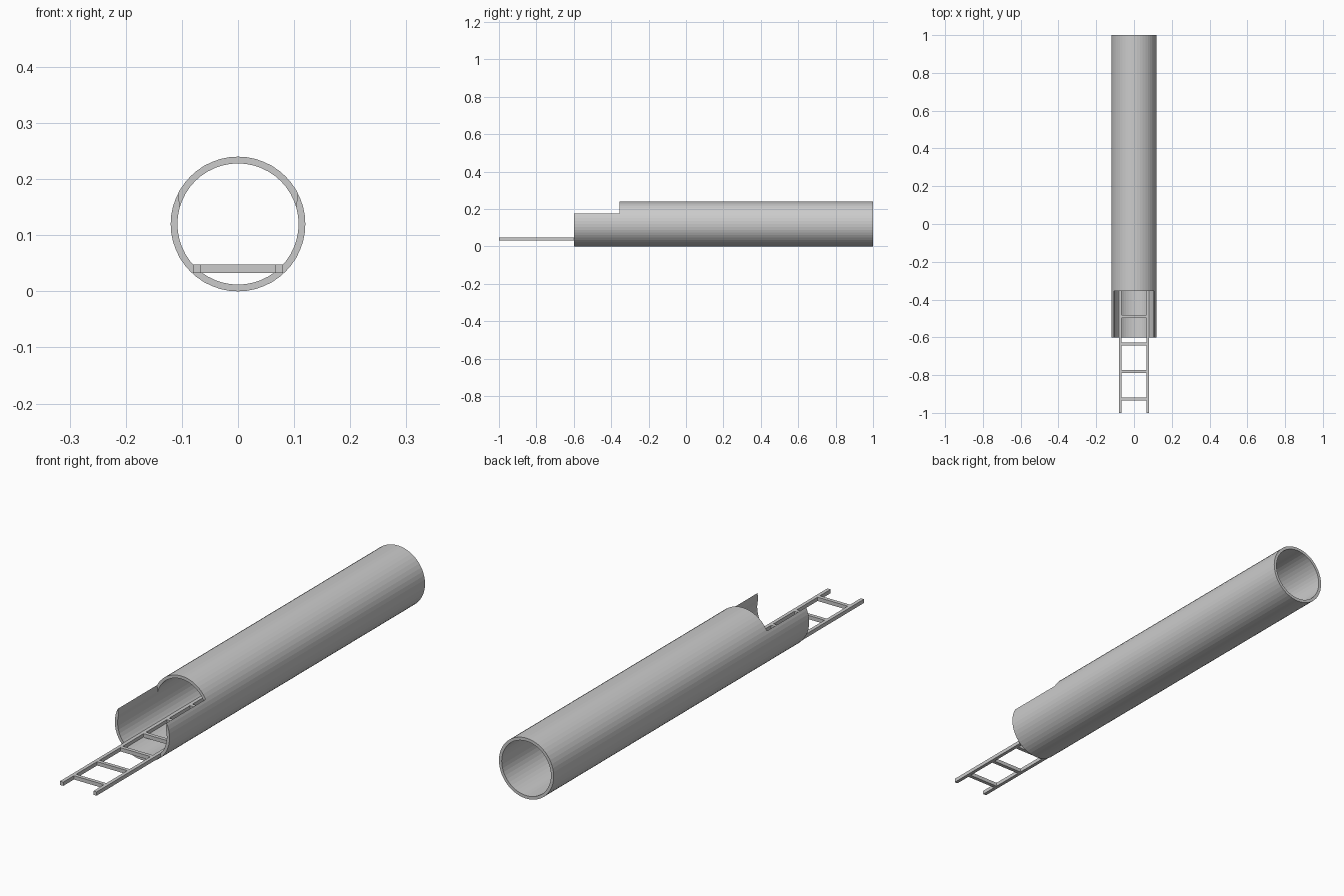
import bpy, bmesh, math

if "Cube" in bpy.data.objects:
    bpy.data.objects.remove(bpy.data.objects["Cube"])

SEGS, R_OUT, R_IN, CZ = 48, 0.12, 0.108, 0.12


def finish(bm, name):
    bmesh.ops.recalc_face_normals(bm, faces=bm.faces[:])
    mesh = bpy.data.meshes.new(name)
    bm.to_mesh(mesh)
    bm.free()
    obj = bpy.data.objects.new(name, mesh)
    bpy.context.collection.objects.link(obj)
    return obj


def box(name, x, y, z):
    """Box from (min, max) ranges."""
    bm = bmesh.new()
    bmesh.ops.create_cube(bm, size=1)
    for v in bm.verts:
        v.co = [r[0] if c < 0 else r[1] for c, r in zip(v.co, (x, y, z))]
    return finish(bm, name)


# Hollow tube: rectangular wall section swept around the y axis
bm = bmesh.new()
section = [(R_OUT, -0.6), (R_OUT, 1.0), (R_IN, 1.0), (R_IN, -0.6)]
rings = []
for i in range(SEGS):
    a = 2 * math.pi * i / SEGS
    rings.append([bm.verts.new((r * math.cos(a), y, CZ + r * math.sin(a)))
                  for r, y in section])
for i in range(SEGS):
    a, b = rings[i], rings[(i + 1) % SEGS]
    for j in range(4):
        k = (j + 1) % 4
        bm.faces.new((a[j], a[k], b[k], b[j]))
tube = finish(bm, "tube")

# Open-topped loading end, cut with a slightly flared block
cutter = box("opening_cutter", (-0.1018, 0.1018), (-0.7, -0.355), (0.13, 0.26))
for v in cutter.data.vertices:
    if v.co.z > 0.2:
        v.co.x = math.copysign(0.1143, v.co.x)
cutter.hide_render = True
cutter.hide_set(True)
cut = tube.modifiers.new("opening", 'BOOLEAN')
cut.operation = 'DIFFERENCE'
cut.solver = 'EXACT'
cut.object = cutter

# Ladder sliding out of the tube
Z = (0.033, 0.048)
END = 0.02
box("ladder_rail_left", (-0.08, -0.066), (-1.0, END), Z)
box("ladder_rail_right", (0.066, 0.08), (-1.0, END), Z)
for i in range(7):
    y = -0.926 + 0.1455 * i
    box(f"ladder_rung_{i + 1}", (-0.066, 0.066), (y - 0.0075, y + 0.0075), Z)
